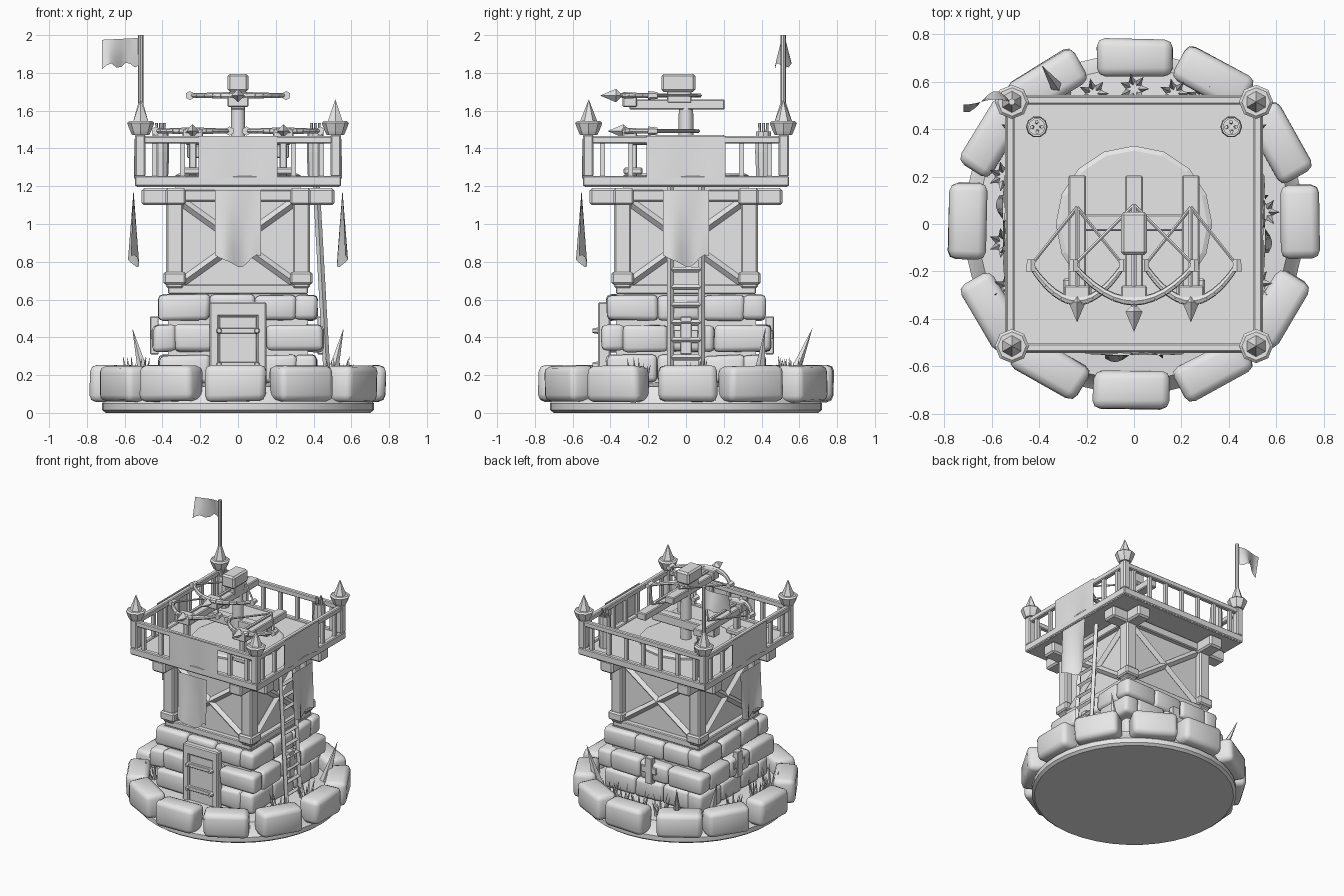
import bpy, bmesh, math, random
from mathutils import Matrix, Vector

if "Cube" in bpy.data.objects:
    bpy.data.objects.remove(bpy.data.objects["Cube"])

random.seed(4)
grey = bpy.data.materials.new("plain_grey")
grey.diffuse_color = (0.8, 0.8, 0.8, 1)
grey.use_nodes = True
grey.node_tree.nodes["Principled BSDF"].inputs["Base Color"].default_value = grey.diffuse_color
I4 = Matrix.Identity(4)
SIDES = [Matrix.Rotation(k * math.pi / 2, 4, 'Z') for k in range(4)]  # front, right, back, left


def finish(name, bm, M=I4, smooth=0.0):
    """Turn a bmesh into an object, smoothing edges below the given angle."""
    bmesh.ops.transform(bm, matrix=M, verts=bm.verts)
    bmesh.ops.recalc_face_normals(bm, faces=bm.faces)
    for f in bm.faces:
        f.smooth = smooth > 0
    for e in bm.edges:
        e.smooth = e.calc_face_angle(0) < math.radians(smooth)
    me = bpy.data.meshes.new(name)
    bm.to_mesh(me)
    bm.free()
    me.materials.append(grey)
    ob = bpy.data.objects.new(name, me)
    bpy.context.collection.objects.link(ob)
    return ob


def box(name, lo, hi, bevel=0.006, M=I4, seg=1, smooth=0, jitter=0):
    bm = bmesh.new()
    bmesh.ops.create_cube(bm, size=1)
    lo, hi = Vector(lo), Vector(hi)
    for v in bm.verts:
        v.co = (lo + hi) / 2 + v.co * (hi - lo)
        v.co += Vector([random.uniform(-jitter, jitter) for _ in range(3)])
    if bevel:
        bmesh.ops.bevel(bm, geom=bm.edges[:], offset=bevel, segments=seg, profile=0.5, affect='EDGES')
    return finish(name, bm, M, smooth)


def stone(name, lo, hi, M=I4, bevel=0.025):
    return box(name, lo, hi, bevel, M, 2, 50, 0.006)


def cone(name, a, b, r1, r2, n=8, M=I4, smooth=0):
    """Tapered rod from a to b."""
    a, b = Vector(a), Vector(b)
    bm = bmesh.new()
    bmesh.ops.create_cone(bm, cap_ends=True, segments=n, radius1=r1, radius2=r2, depth=(b - a).length)
    T = Matrix.Translation((a + b) / 2) @ (b - a).to_track_quat('Z', 'Y').to_matrix().to_4x4()
    return finish(name, bm, M @ T, smooth)


def beam(name, a, b, w, M=I4):
    return cone(name, a, b, w * 0.7071, w * 0.7071, 4, M)


def lathe(name, profile, n, at=(0, 0, 0), smooth=0):
    bm = bmesh.new()
    rings = [[bm.verts.new((r * math.cos(2 * math.pi * i / n), r * math.sin(2 * math.pi * i / n), z))
              for i in range(n)] for r, z in profile]
    for p, q in zip(rings, rings[1:]):
        for i in range(n):
            bm.faces.new((p[i], p[(i + 1) % n], q[(i + 1) % n], q[i]))
    bm.faces.new(rings[0])
    bm.faces.new(rings[-1])
    return finish(name, bm, Matrix.Translation(at), smooth)


def cloth(name, fn, nu, nv, M=I4, thick=0.008):
    """Sheet whose points come from fn(u, v), given thickness."""
    bm = bmesh.new()
    g = [[bm.verts.new(fn(i / nu, j / nv)) for j in range(nv + 1)] for i in range(nu + 1)]
    for i in range(nu):
        for j in range(nv):
            bm.faces.new((g[i][j], g[i + 1][j], g[i + 1][j + 1], g[i][j + 1]))
    bmesh.ops.solidify(bm, geom=bm.faces[:], thickness=thick)
    return finish(name, bm, M, 40)


# ground disc and ring of boulders
lathe("ground_disc", [(0.70, 0), (0.72, 0.015), (0.72, 0.05), (0.69, 0.08), (0.66, 0.14), (0.4, 0.16)], 40, smooth=35)
for i in range(12):
    R = Matrix.Rotation(i * math.pi / 6 + random.uniform(-.03, .03), 4, 'Z')
    stone("ring_stone", (-0.16, -0.78, 0.06), (0.16, -0.62, 0.25), R, 0.035)

# stone lower storey: interlocking courses
box("stone_core", (-0.37, -0.37, 0.1), (0.37, 0.37, 0.63), 0)
for c, (z0, z1, h) in enumerate([(0.16, 0.305, 0.42), (0.325, 0.465, 0.45), (0.49, 0.625, 0.42)]):
    s = 1 if c % 2 else -1
    cuts = [-h, -0.15, 0.09, h - 0.11]
    for M in SIDES:
        for a, b in zip(cuts, cuts[1:]):
            x0, x1 = sorted((-s * a, -s * b))
            stone("wall_stone", (x0, -h, z0), (x1, -h + 0.12, z1), M)

# cross-shaped loopholes on three sides
for M in SIDES[1:]:
    box("loophole_upright", (-0.03, -0.465, 0.31), (0.03, -0.42, 0.51), 0.004, M)
    box("loophole_bar", (-0.065, -0.463, 0.39), (0.065, -0.42, 0.44), 0.004, M)

# door
box("door_jamb_left", (-0.15, -0.465, 0.12), (-0.1, -0.40, 0.585), 0.008)
box("door_jamb_right", (0.1, -0.465, 0.12), (0.15, -0.40, 0.585), 0.008)
box("door_lintel", (-0.15, -0.465, 0.51), (0.15, -0.40, 0.587), 0.008)
box("door_panel", (-0.1, -0.452, 0.12), (0.1, -0.40, 0.51), 0.004)
for z in (0.255, 0.435):
    box("door_strap", (-0.1, -0.475, z - 0.015), (0.1, -0.45, z + 0.015), 0.004)
    for x in (-0.1, 0.1):
        cone("strap_rivet", (x, -0.45, z), (x, -0.495, z), 0.02, 0.012, 6)

# timber upper storey
box("timber_wall", (-0.33, -0.33, 0.62), (0.33, 0.33, 1.2), 0)
for M in SIDES:
    box("sill_beam", (-0.37, -0.37, 0.63), (0.37, -0.30, 0.68), 0.006, M)
    box("head_beam", (-0.36, -0.365, 1.12), (0.36, -0.30, 1.18), 0.006, M)
    box("corner_post", (-0.38, -0.38, 0.66), (-0.29, -0.29, 1.18), 0.01, M)
    box("post_foot", (-0.395, -0.395, 0.68), (-0.275, -0.275, 0.745), 0.01, M)
    for s in (-1, 1):
        beam("cross_brace", (s * 0.3, -0.338, 1.12), (-s * 0.3, -0.338, 0.69), 0.035, M)
        box("bracket_beam", (s * 0.33 - 0.055, -0.51, 1.1), (s * 0.33 + 0.055, -0.3, 1.19), 0.012, M)

# platform and railing
box("platform", (-0.54, -0.54, 1.195), (0.54, 0.54, 1.245), 0.008)
for M in SIDES:
    box("platform_trim", (-0.545, -0.545, 1.2), (0.545, -0.505, 1.255), 0.006, M)
    box("top_rail", (-0.54, -0.54, 1.425), (0.54, -0.505, 1.465), 0.006, M)
    box("rail_post", (-0.545, -0.545, 1.25), (-0.49, -0.49, 1.475), 0.008, M)
    for i in range(-3, 4):
        x = i * 0.147
        box("baluster", (x - 0.013, -0.533, 1.25), (x + 0.013, -0.508, 1.43), 0, M)

# corner finials, one carrying the flag
for x in (-0.515, 0.515):
    for y in (-0.515, 0.515):
        lathe("finial_cup", [(0.045, 1.47), (0.055, 1.49), (0.072, 1.535), (0.06, 1.545)], 8, (x, y, 0))
        if x > 0 or y < 0:
            cone("finial_spike", (x, y, 1.54), (x, y, 1.66), 0.047, 0, 6)
        else:
            cone("finial_spike", (x, y, 1.54), (x, y, 1.65), 0.047, 0.012, 6)
            cone("flag_pole", (x, y, 1.54), (x, y, 2.0), 0.014, 0.014, 8)
cloth("flag", lambda u, v: (-0.52 - 0.2 * u, 0.515 + 0.035 * math.sin(u * 5) * (0.3 + v),
                            1.985 - (0.14 + 0.015 * math.sin(u * 14)) * v - 0.01 * u), 8, 3)

# cloth banners on the front, right and left
for k in (0, 1, 3):
    M = SIDES[k]
    cloth("rail_cloth", lambda u, v: (-0.21 + 0.42 * u, -0.547 - 0.005 * math.sin(9 * u) * v,
                                      1.467 - (0.22 + 0.008 * math.sin(8 * u)) * v), 10, 3, M)
    cloth("hanging_banner", lambda u, v: (
        -0.122 + 0.244 * u, -0.553 - 0.03 * v * math.sin(2 * math.pi * u + 0.5),
        1.18 - (0.375 + 0.03 * math.cos(2 * math.pi * (u - 0.5)) + 0.008 * math.sin(13 * u)) * v), 10, 5, M)

# ladder on the right side
for y in (-0.083, 0.083):
    beam("ladder_rail", (0.475, y, 0.13), (0.415, y, 1.2), 0.026)
for i in range(11):
    z = 0.2 + 0.093 * i
    x = 0.475 - 0.06 * (z - 0.13) / 1.07
    beam("ladder_rung", (x, -0.085, z), (x, 0.085, z), 0.022)

# barrels of bolts at the rear corners
for x in (-0.41, 0.41):
    lathe("bolt_barrel", [(0.04, 1.245), (0.046, 1.38), (0.042, 1.49), (0.034, 1.49), (0.034, 1.46)], 10, (x, 0.41, 0))
    for i in range(4):
        a = i * 1.6
        cone("spare_bolt", (x + .015 * math.cos(a), 0.41 + .015 * math.sin(a), 1.4),
             (x + .022 * math.cos(a), 0.41 + .022 * math.sin(a), 1.535), 0.008, 0.008, 5)

# turntable and mount of the triple bolt thrower
lathe("turntable", [(0.33, 1.24), (0.33, 1.258), (0.31, 1.268)], 16)
cone("pivot_post", (0, 0, 1.25), (0, 0, 1.62), 0.042, 0.038, 10, smooth=40)
box("cross_arm", (-0.27, -0.03, 1.35), (0.27, 0.04, 1.42))
box("sight_block", (-0.055, -0.13, 1.7), (0.055, 0.05, 1.795), 0.012)
box("sight_neck", (-0.04, -0.1, 1.64), (0.04, 0.03, 1.72))


def crossbow(x, z, span, tip_y, nock):
    box("stock", (x - 0.037, -0.3, z - 0.075), (x + 0.037, 0.205, z - 0.02))
    box("bow_clamp", (x - 0.055, -0.335, z - 0.06), (x + 0.055, -0.26, z + 0.012))
    pts = [Vector((x + span * t, -0.325 + 0.15 * t * t, z)) for t in [i / 6 - 1 for i in range(13)]]
    for p, q in zip(pts, pts[1:]):
        r = [0.02 - 0.008 * abs(v.x - x) / span for v in (p, q)]
        cone("bow_limb", p, q, r[0], r[1], 7, smooth=40)
    for p in (pts[0], pts[-1]):
        cone("bow_tip", p - Vector((0, 0.025, 0)), p + Vector((0, 0.025, 0)), 0.024, 0.018, 6)
        cone("bow_string", p, (x, nock, z), 0.007, 0.007, 5)
    cone("bolt_shaft", (x, nock, z), (x, tip_y + 0.07, z), 0.011, 0.011, 6)
    cone("bolt_head", (x, tip_y + 0.085, z), (x, tip_y, z), 0.036, 0, 4)
    cone("bolt_head_base", (x, tip_y + 0.085, z), (x, tip_y + 0.11, z), 0.036, 0.011, 4)


crossbow(0, 1.68, 0.255, -0.455, 0.08)
for x in (-0.24, 0.24):
    crossbow(x, 1.492, 0.195, -0.415, 0.07)
    box("stock_leg", (x - 0.02, -0.3, 1.25), (x + 0.02, -0.26, 1.43))
    box("leg_foot", (x - 0.06, -0.33, 1.262), (x + 0.06, -0.23, 1.3), 0.008)

# large thorns and grass tufts around the base
for bx, by, tx, ty in [(-.30, .54, -.39, .67), (-.48, .38, -.56, .42), (.48, .38, .56, .42)]:
    cone("thorn", (bx, by, 0.13), (tx, ty, 0.45), 0.04, 0, 5)
for x, y in [(.55, .05), (-.55, .2), (-.55, -.08), (0, .57), (.28, .53), (-.53, -.27), (.52, -.25), (.17, .55), (-.17, .55)]:
    for i in range(7):
        a = i * 0.9
        dx, dy = math.cos(a), math.sin(a)
        cone("grass_blade", (x + .03 * dx, y + .03 * dy, 0.14),
             (x + .065 * dx, y + .065 * dy, random.uniform(0.24, 0.31)), 0.015, 0, 4)
